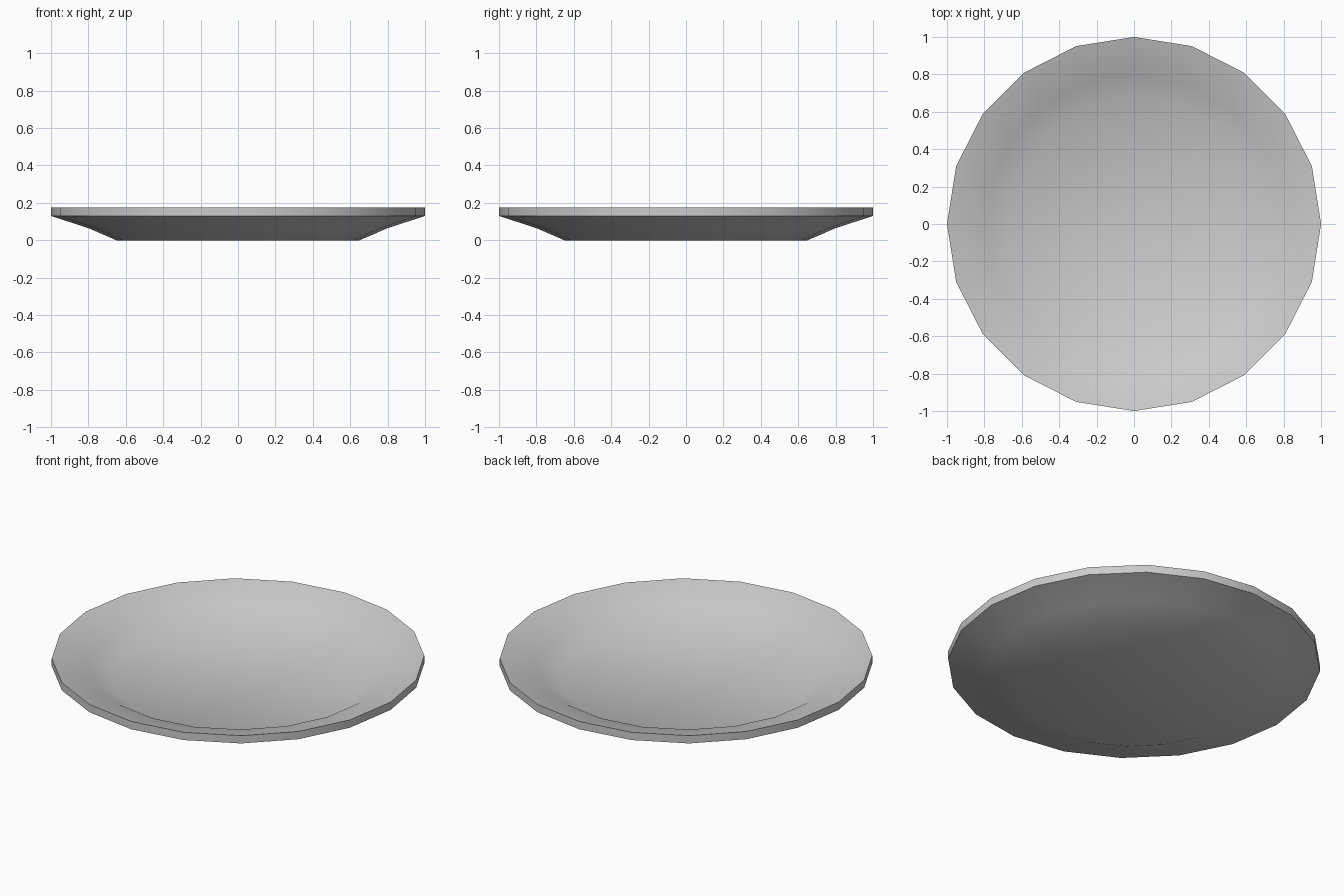
import bpy, bmesh, math

if "Cube" in bpy.data.objects:
    bpy.data.objects.remove(bpy.data.objects["Cube"])

SIDES = 20
# (radius, height) from the underside, round the rim, to the eating surface
PROFILE = [(0.65, 0.0), (0.8, 0.065), (1.0, 0.13),
           (1.0, 0.176), (0.8, 0.119), (0.68, 0.05)]

bm = bmesh.new()
rings = []
for r, z in PROFILE:
    rings.append([bm.verts.new((r * math.cos(2 * math.pi * i / SIDES),
                                r * math.sin(2 * math.pi * i / SIDES), z))
                  for i in range(SIDES)])

# walls between neighbouring rings
for a, b in zip(rings, rings[1:]):
    for i in range(SIDES):
        j = (i + 1) % SIDES
        bm.faces.new((a[i], a[j], b[j], b[i]))

# flat foot and flat well
bm.faces.new(rings[0][::-1])
bm.faces.new(rings[-1])
bmesh.ops.recalc_face_normals(bm, faces=bm.faces)

mesh = bpy.data.meshes.new("plate")
bm.to_mesh(mesh)
bm.free()
plate = bpy.data.objects.new("plate", mesh)
bpy.context.collection.objects.link(plate)

# smooth slopes, sharp rim edges
bpy.context.view_layer.objects.active = plate
plate.select_set(True)
bpy.ops.object.shade_smooth_by_angle(angle=math.radians(40))
